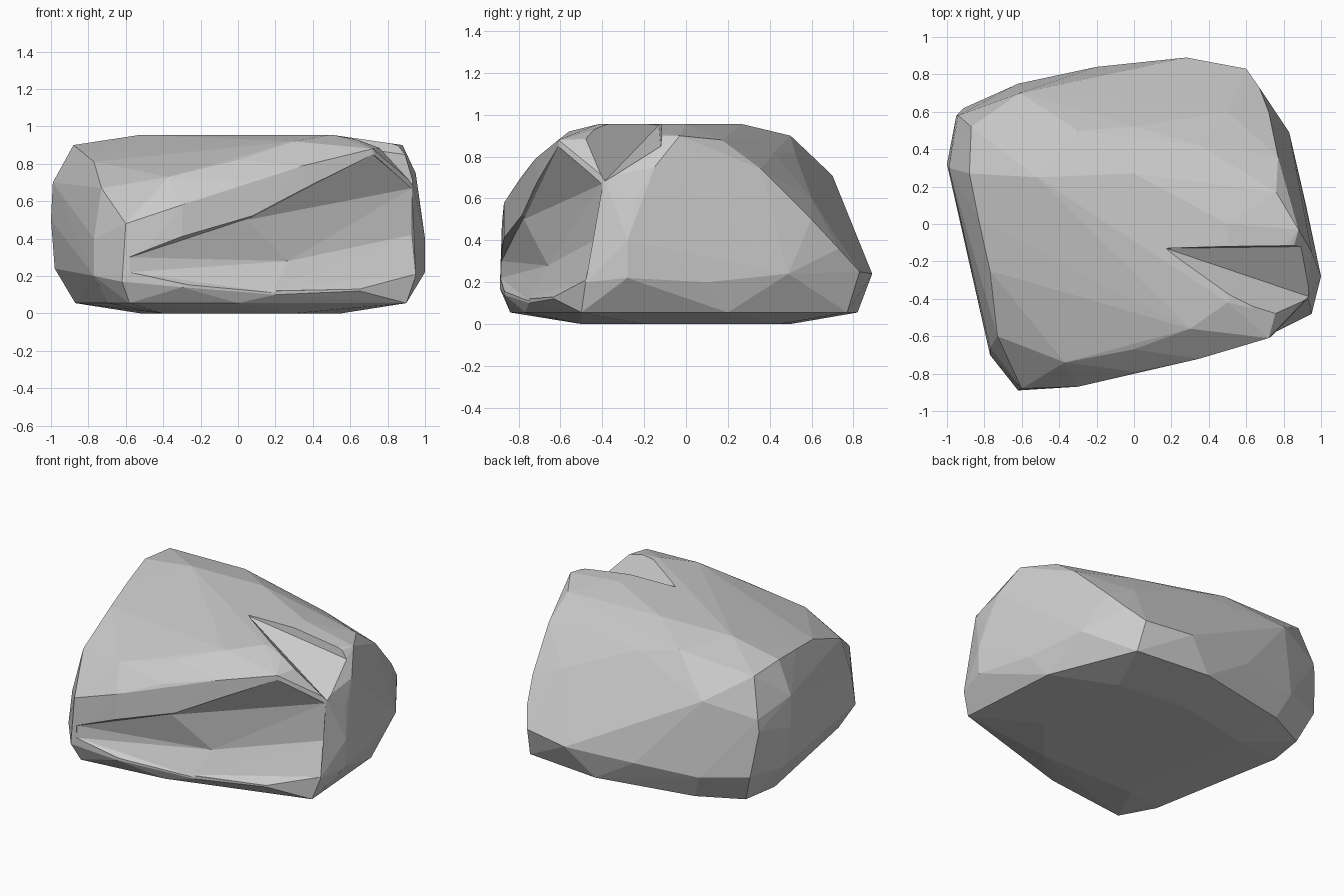
import bpy, bmesh
from mathutils import Vector

if "Cube" in bpy.data.objects:
    bpy.data.objects.remove(bpy.data.objects["Cube"])


def hull_object(name, points):
    """Flat-faced convex solid around a few guide points."""
    bm = bmesh.new()
    for p in points:
        bm.verts.new(p)
    bmesh.ops.convex_hull(bm, input=bm.verts[:])
    loose = [v for v in bm.verts if not v.link_faces]
    bmesh.ops.delete(bm, geom=loose, context='VERTS')
    bmesh.ops.recalc_face_normals(bm, faces=bm.faces[:])
    mesh = bpy.data.meshes.new(name)
    bm.to_mesh(mesh)
    bm.free()
    obj = bpy.data.objects.new(name, mesh)
    bpy.context.collection.objects.link(obj)
    return obj


def carve(obj, cutter):
    """Subtract the cutter and throw it away."""
    cutter.hide_render = True
    mod = obj.modifiers.new("carve", 'BOOLEAN')
    mod.operation = 'DIFFERENCE'
    mod.solver = 'EXACT'
    mod.object = cutter
    bpy.context.view_layer.objects.active = obj
    bpy.ops.object.modifier_apply(modifier=mod.name)
    bpy.data.objects.remove(cutter, do_unlink=True)


def hollow(name, inner, upper, lower):
    """Wedge whose mouth is the upper and lower lips, opened to the front."""
    outer = [Vector(p) + Vector((.08, -.3, .2)) for p in upper]
    outer += [Vector(p) + Vector((.08, -.3, -.05)) for p in lower]
    return hull_object(name, inner + upper + lower + outer)


# Underside: flat footprint and its slightly raised rim
footprint = [(-.52, .4), (0, .5), (.5, .45), (.55, -.2), (.3, -.5), (-.4, -.5)]
rim = [(.9, -.5), (.85, .2), (.62, .77), (.1, .82), (-.55, .69),
       (-.83, .55), (-.87, .3), (-.7, -.62), (-.58, -.84), (0, -.77)]
base = [(x, y, 0) for x, y in footprint] + [(x, y, .055) for x, y in rim]

# Widest belt of the boulder
belt = [(1, -.28, .22), (.92, .1, .2), (.83, .49, .24), (.6, .83, .25),
        (.28, .89, .24), (-.2, .84, .24), (-.62, .75, .22), (-.91, .62, .25),
        (-.98, .35, .24), (-.77, -.7, .2), (-.62, -.89, .17), (-.3, -.87, .14),
        (.2, -.75, .1), (.65, -.63, .12), (.95, -.48, .2), (1, -.28, .4),
        (-1, .32, .5), (-.95, .58, .55), (-.94, .09, .45)]

# Front ridge with the steep band above it
ridge = [(-.6, -.88, .48), (-.3, -.87, .58), (0, -.79, .7), (.35, -.72, .79),
         (.72, -.61, .88), (-.37, -.74, .73), (0, -.67, .82), (.3, -.56, .92)]

# Right, back and left shoulders around the small plateau
crown = [(.97, -.24, .6), (.93, -.39, .7), (.95, -.15, .75), (.88, -.03, .9),
         (.76, .17, .88), (.77, .36, .74), (.72, .6, .5), (.67, .73, .36),
         (.5, .6, .6), (.35, .42, .82), (0, .52, .82), (-.3, .5, .9),
         (-.61, .7, .71), (-.94, .58, .63), (-.87, .52, .88), (-.88, .27, .9),
         (-.99, .3, .7), (-.83, .02, .86), (-.77, -.25, .81), (-.73, -.6, .67),
         (-.77, -.66, .4), (-.52, .25, .955), (0, .27, .955), (.5, 0, .955),
         (.5, -.42, .955), (.63, -.45, .93)]

boulder = hull_object("boulder", base + belt + ridge + crown)

# Undercut hollow along the front: shallow on the left, deeper on the right
carve(boulder, hollow("left_hollow",
      [(-.2, -.8, .25), (.27, -.66, .28)],
      [(-.58, -.882, .3), (-.25, -.85, .4), (.12, -.765, .53)],
      [(-.58, -.885, .22), (-.25, -.86, .15), (.2, -.75, .11)]))
carve(boulder, hollow("right_hollow",
      [(.27, -.66, .28), (.72, -.52, .51), (.93, -.4, .42)],
      [(.05, -.775, .5), (.53, -.655, .68), (.72, -.61, .85), (.93, -.4, .67)],
      [(.15, -.76, .12), (.65, -.63, .13), (.95, -.48, .21)]))

# Wedge-shaped notch across the right shoulder
notch = [(.17, -.13, .95), (.17, -.13, 1.02), (.68, -.31, .86), (.97, -.4, .67),
         (.61, -.46, 1.02), (.78, -.62, 1.0), (.96, -.12, .84), (.9, -.1, 1.02)]
carve(boulder, hull_object("shoulder_notch", notch))

# Flat facets
for poly in boulder.data.polygons:
    poly.use_smooth = False
